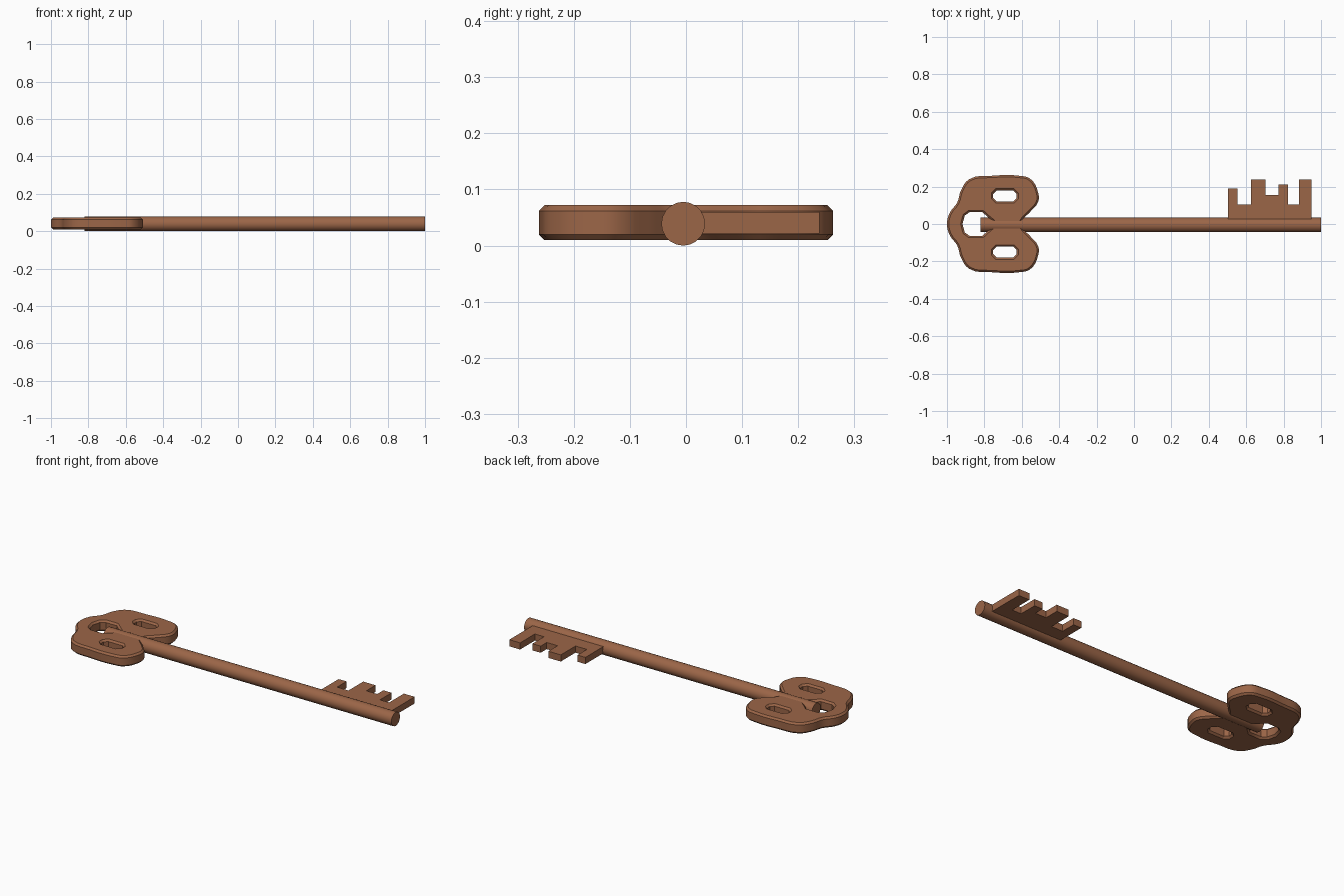
import bpy, bmesh, math

cube = bpy.data.objects.get("Cube")
if cube:
    bpy.data.objects.remove(cube, do_unlink=True)

copper = bpy.data.materials.new("copper brown")
copper.use_nodes = True
colour = (0.33, 0.132, 0.064, 1)
copper.diffuse_color = colour
copper.node_tree.nodes["Principled BSDF"].inputs["Base Color"].default_value = colour


def finish(obj, name, smooth=True):
    obj.name = name
    obj.data.materials.clear()
    obj.data.materials.append(copper)
    bpy.ops.object.select_all(action='DESELECT')
    obj.select_set(True)
    bpy.context.view_layer.objects.active = obj
    if smooth:
        bpy.ops.object.shade_smooth_by_angle(angle=math.radians(30))


def mirrored(half):
    """Close a half outline by reflecting it across the shaft axis."""
    return half + [(x, -y) for x, y in reversed(half) if y > 0]


def add_loop(curve, points, rounded):
    """Add a closed outline to a filled curve."""
    if rounded:
        s = curve.splines.new('BEZIER')
        s.bezier_points.add(len(points) - 1)
        for p, (x, y) in zip(s.bezier_points, points):
            p.co = (x, y, 0)
            p.handle_left_type = p.handle_right_type = 'AUTO'
        s.resolution_u = 4
    else:
        s = curve.splines.new('POLY')
        s.points.add(len(points) - 1)
        for p, (x, y) in zip(s.points, points):
            p.co = (x, y, 0, 1)
    s.use_cyclic_u = True


# Bow: chamfered plate with a rear opening and two slots
outline = [(-1, 0), (-0.985, 0.06), (-0.945, 0.115), (-0.925, 0.18),
           (-0.88, 0.24), (-0.757, 0.258), (-0.615, 0.258), (-0.555, 0.242),
           (-0.512, 0.165), (-0.512, 0.12), (-0.555, 0.065), (-0.6, 0.015)]
opening = [(-0.917, 0), (-0.905, 0.045), (-0.88, 0.063), (-0.81, 0.063),
           (-0.785, 0.04), (-0.755, 0.015)]
curve = bpy.data.curves.new("bow", 'CURVE')
curve.dimensions = '2D'
curve.fill_mode = 'BOTH'
curve.extrude = 0.021
curve.bevel_depth = 0.01
curve.bevel_resolution = 0
curve.offset = -0.01
add_loop(curve, mirrored(outline), True)
add_loop(curve, mirrored(opening), False)
for side in (1, -1):
    cx, cy, w, h, c = -0.69, 0.15 * side, 0.063, 0.029, 0.018
    slot = []
    for sx, sy in ((1, 1), (-1, 1), (-1, -1), (1, -1)):
        pair = [(cx + sx * w, cy + sy * (h - c)), (cx + sx * (w - c), cy + sy * h)]
        slot += pair if sx * sy > 0 else pair[::-1]
    add_loop(curve, slot, False)
bow = bpy.data.objects.new("bow", curve)
bpy.context.collection.objects.link(bow)
bow.location.z = 0.041
bpy.ops.object.select_all(action='DESELECT')
bow.select_set(True)
bpy.context.view_layer.objects.active = bow
bpy.ops.object.convert(target='MESH')
finish(bpy.context.object, "bow")

# Shaft: long round bar
bpy.ops.mesh.primitive_cylinder_add(vertices=20, radius=0.039, depth=1.82,
                                    location=(0.09, -0.005, 0.039),
                                    rotation=(0, math.pi / 2, 0))
finish(bpy.context.object, "shaft")

# Bit: toothed plate, given as (right edge, tooth height) steps
steps = [(0.553, 0.19), (0.625, 0.105), (0.703, 0.238), (0.772, 0.155),
         (0.824, 0.21), (0.882, 0.105), (0.95, 0.238)]
profile, left = [(0.95, 0), (0.503, 0)], 0.503
for right, top in steps:
    profile += [(left, top), (right, top)]
    left = right
bm = bmesh.new()
face = bm.faces.new([bm.verts.new((x, y, 0.022)) for x, y in profile])
extruded = bmesh.ops.extrude_face_region(bm, geom=[face])["geom"]
bmesh.ops.translate(bm, vec=(0, 0, 0.038),
                    verts=[v for v in extruded if isinstance(v, bmesh.types.BMVert)])
bmesh.ops.recalc_face_normals(bm, faces=bm.faces)
mesh = bpy.data.meshes.new("bit")
bm.to_mesh(mesh)
bm.free()
bit = bpy.data.objects.new("bit", mesh)
bpy.context.collection.objects.link(bit)
finish(bit, "bit", smooth=False)
